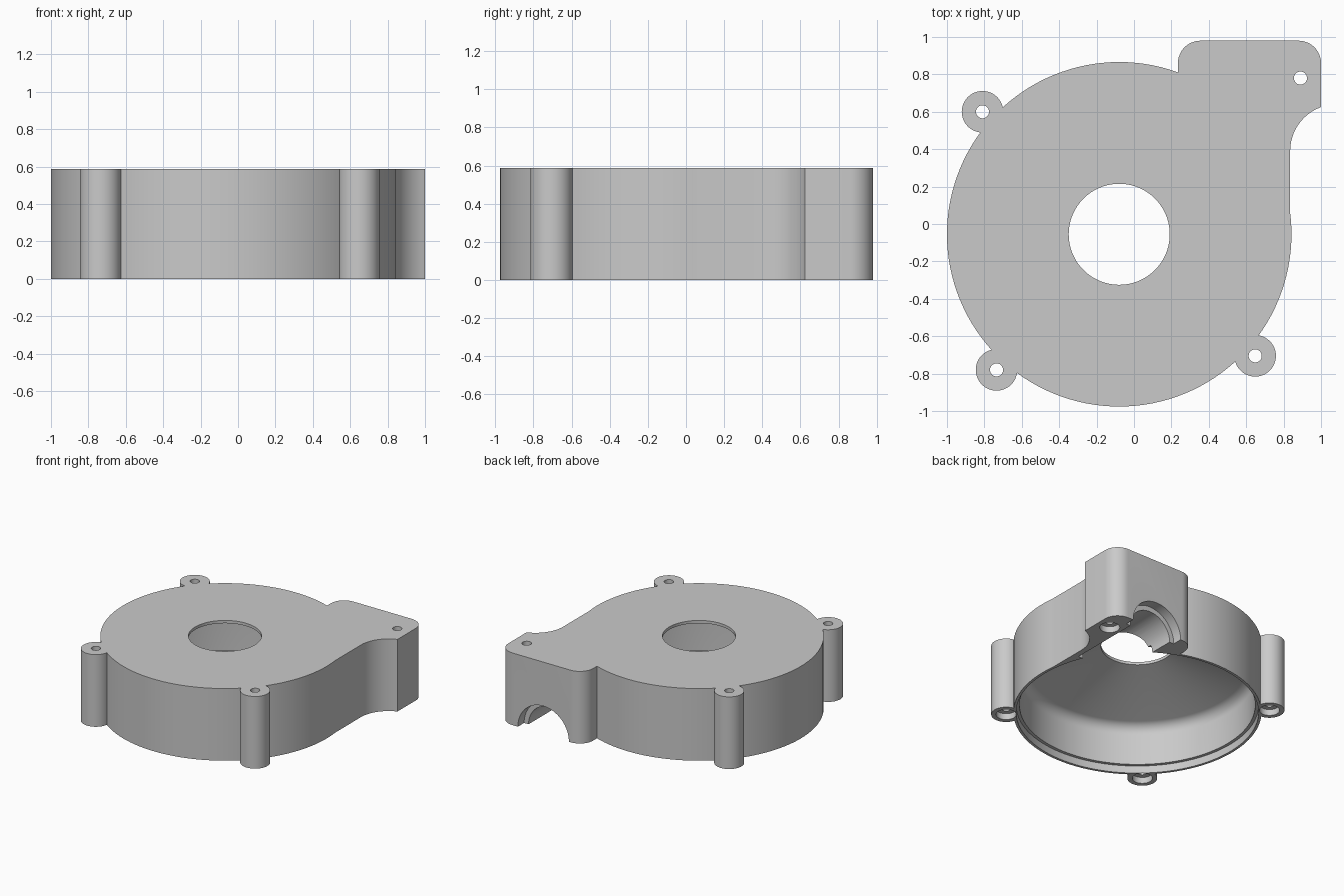
import bpy, bmesh
from math import sin, cos, pi, radians

cube = bpy.data.objects.get("Cube")
if cube:
    bpy.data.objects.remove(cube, do_unlink=True)

H = 0.588
CENTRE = (-0.079, -0.055)
POSTS = [(-0.81, 0.60), (-0.735, -0.78), (0.648, -0.705)]
BOLTS = POSTS + [(0.89, 0.78)]

grey = bpy.data.materials.new("housing grey")
grey.use_nodes = True
colour = (0.59, 0.59, 0.59, 1)
grey.diffuse_color = colour
grey.node_tree.nodes["Principled BSDF"].inputs["Base Color"].default_value = colour


def make_object(name, bm):
    bmesh.ops.recalc_face_normals(bm, faces=bm.faces)
    mesh = bpy.data.meshes.new(name)
    bm.to_mesh(mesh)
    bm.free()
    mesh.materials.append(grey)
    ob = bpy.data.objects.new(name, mesh)
    bpy.context.scene.collection.objects.link(ob)
    return ob


def arc(cx, cy, r, a0, a1, n=12):
    angles = [radians(a0 + (a1 - a0) * i / n) for i in range(n + 1)]
    return [(cx + r * cos(a), cy + r * sin(a)) for a in angles]


def prism(name, outline, z0, z1):
    bm = bmesh.new()
    face = bm.faces.new([bm.verts.new((x, y, z0)) for x, y in outline])
    result = bmesh.ops.extrude_face_region(bm, geom=[face])
    verts = [v for v in result["geom"] if isinstance(v, bmesh.types.BMVert)]
    bmesh.ops.translate(bm, verts=verts, vec=(0, 0, z1 - z0))
    return make_object(name, bm)


def cylinder(name, x, y, r, z0, z1, n=48):
    return prism(name, arc(x, y, r, 0, 360, n)[:-1], z0, z1)


def lathe(name, profile, steps=128):
    bm = bmesh.new()
    verts = [bm.verts.new((r, 0, z)) for r, z in profile]
    edges = [bm.edges.new(pair) for pair in zip(verts, verts[1:])]
    bmesh.ops.spin(bm, geom=verts + edges, cent=(0, 0, 0), axis=(0, 0, 1),
                   angle=2 * pi, steps=steps)
    bmesh.ops.remove_doubles(bm, verts=bm.verts, dist=0.0001)
    ob = make_object(name, bm)
    ob.location = (*CENTRE, 0)
    return ob


def combine(target, other, operation):
    mod = target.modifiers.new(operation.lower(), "BOOLEAN")
    mod.operation = operation
    mod.solver = "EXACT"
    mod.object = other
    bpy.context.view_layer.update()
    with bpy.context.temp_override(object=target, active_object=target):
        bpy.ops.object.modifier_apply(modifier=mod.name)
    bpy.data.objects.remove(other, do_unlink=True)


# Round drum
housing = cylinder("blower_housing", *CENTRE, 0.921, 0, H, 128)

# Outlet block with rounded corners and a concave flank
block = ([(0.2, 0), (0.835, 0)]
         + arc(1.085, 0.39, 0.25, 180, 109.9)
         + arc(0.88, 0.86, 0.12, 0, 90)
         + arc(0.355, 0.86, 0.12, 90, 180)
         + [(0.235, 0.5)])
combine(housing, prism("outlet_block", block, 0, H), "UNION")

# Screw posts
for x, y in POSTS:
    combine(housing, cylinder("screw_post", x, y, 0.111, 0, H), "UNION")

# Fan chamber: inlet hole, conical roof, rounded shoulder, rim rebate
chamber = ([(0, 0.7), (0.27, 0.7), (0.27, 0.565)]
           + arc(0.785, 0.31, 0.09, 72, 0)
           + [(0.875, 0.06), (0.9, 0.06), (0.9, -0.1), (0, -0.1)])
combine(housing, lathe("chamber_cutter", chamber), "DIFFERENCE")

# Half-round outlet bore and its wider mouth
for radius, y0, y1 in [(0.19, 0.3, 1.1), (0.23, 0.9, 1.2)]:
    bore = cylinder("bore_cutter", 0, 0, radius, -y1, -y0, 64)
    bore.rotation_euler.x = pi / 2
    bore.location.x = 0.60
    combine(housing, bore, "DIFFERENCE")

# Screw holes with shallow recesses underneath
for x, y in BOLTS:
    combine(housing, cylinder("hole_cutter", x, y, 0.035, -0.1, 0.7, 32), "DIFFERENCE")
    combine(housing, cylinder("recess_cutter", x, y, 0.075, -0.1, 0.05, 32), "DIFFERENCE")

# Smooth curved walls, keep the edges crisp
bpy.ops.object.select_all(action="DESELECT")
housing.select_set(True)
bpy.context.view_layer.objects.active = housing
bpy.ops.object.shade_smooth_by_angle(angle=radians(25))
